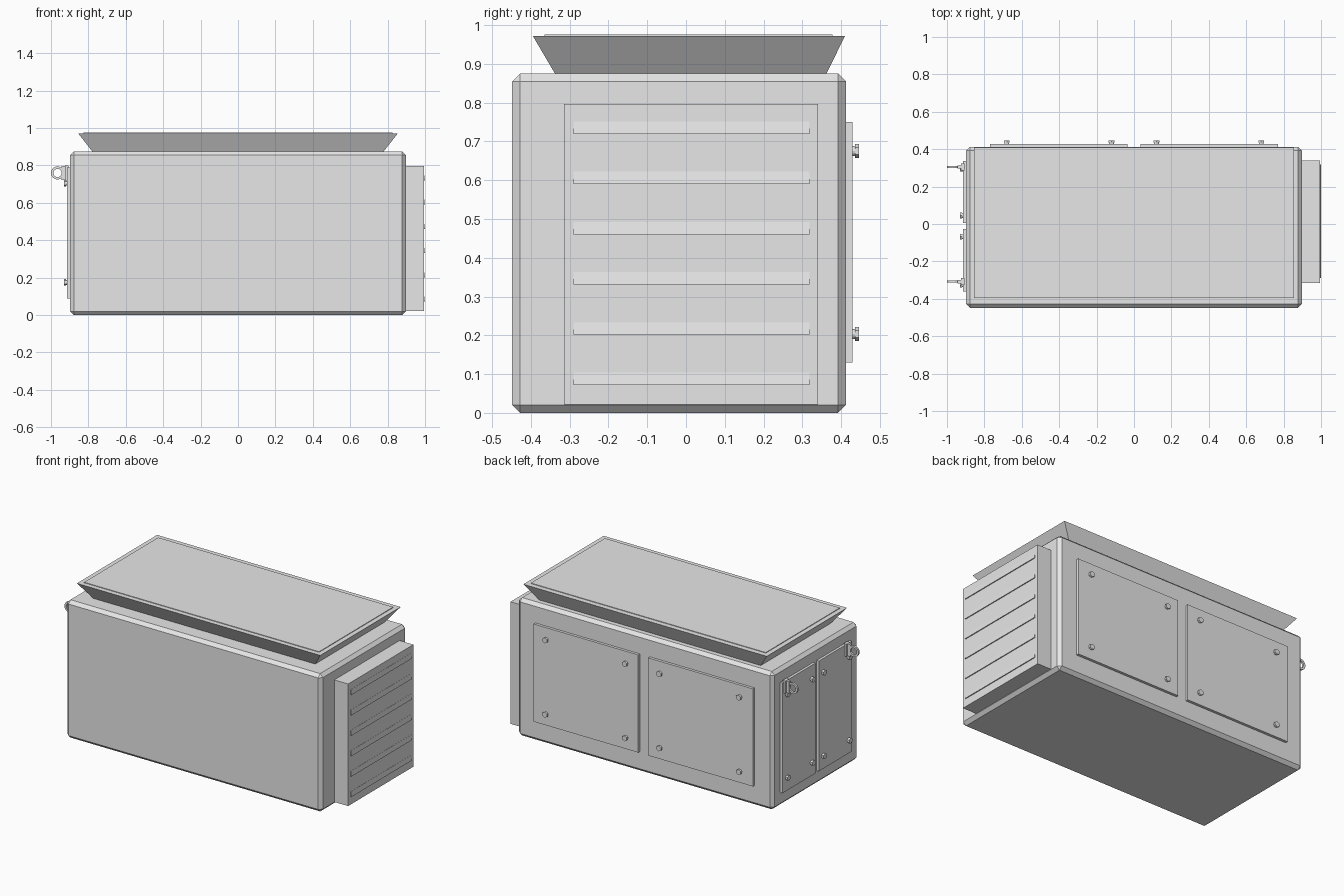
import bpy, bmesh, math
from mathutils import Matrix, Vector

old = bpy.data.objects.get("Cube")
if old:
    bpy.data.objects.remove(old, do_unlink=True)

grey = bpy.data.materials.new("light_grey_metal")
grey.use_nodes = True
grey.diffuse_color = (0.8, 0.8, 0.8, 1)
grey.node_tree.nodes["Principled BSDF"].inputs["Base Color"].default_value = grey.diffuse_color


def finish(name, bm):
    bmesh.ops.recalc_face_normals(bm, faces=bm.faces)
    mesh = bpy.data.meshes.new(name)
    bm.to_mesh(mesh)
    bm.free()
    mesh.materials.append(grey)
    ob = bpy.data.objects.new(name, mesh)
    bpy.context.collection.objects.link(ob)
    return ob


def add_box(bm, x, y, z):
    """Box from (min, max) pairs."""
    lo, hi = zip(x, y, z)
    size = [b - a for a, b in zip(lo, hi)]
    mid = [(a + b) / 2 for a, b in zip(lo, hi)]
    m = Matrix.Translation(mid) @ Matrix.Diagonal((*size, 1))
    return bmesh.ops.create_cube(bm, size=1, matrix=m)["verts"]


def box(name, x, y, z, chamfer=0):
    bm = bmesh.new()
    add_box(bm, x, y, z)
    if chamfer:
        bmesh.ops.bevel(bm, geom=bm.edges[:], offset=chamfer, segments=1, affect='EDGES')
    return finish(name, bm)


def add_rod(bm, base, axis, radius, length, sides):
    axis = Vector(axis)
    turn = axis.to_track_quat('Z', 'Y').to_matrix().to_4x4()
    m = Matrix.Translation(Vector(base) + axis * length / 2) @ turn
    bmesh.ops.create_cone(bm, cap_ends=True, segments=sides, radius1=radius,
                          radius2=radius, depth=length, matrix=m)


def bolt(name, base, axis):
    """Round collar with a hexagonal head."""
    bm = bmesh.new()
    add_rod(bm, base, axis, 0.013, 0.009, 12)
    add_rod(bm, Vector(base) + Vector(axis) * 0.007, axis, 0.018, 0.010, 6)
    return finish(name, bm)


# Main housing
box("housing", (-0.897, 0.897), (-0.448, 0.412), (0, 0.875), 0.02)

# Flared top hood with a thin lid
bm = bmesh.new()
verts = add_box(bm, (-0.775, 0.775), (-0.335, 0.36), (0.87, 0.972))
for v in verts:
    if v.co.z > 0.9:
        v.co.x = math.copysign(0.855, v.co.x)
        v.co.y = 0.41 if v.co.y > 0 else -0.395
finish("flared_hood", bm)
box("hood_lid", (-0.825, 0.825), (-0.365, 0.378), (0.965, 0.976))

# Side vent with shallow wedge slats
box("vent_box", (0.89, 0.994), (-0.315, 0.34), (0.022, 0.797))
for i in range(6):
    z = 0.088 + i * 0.1295
    bm = bmesh.new()
    verts = add_box(bm, (0.99, 1.0), (-0.29, 0.318), (z - 0.016, z + 0.016))
    for v in verts:
        if v.co.x > 0.995 and v.co.z > z:
            v.co.x = 0.995
    finish(f"vent_slat_{i + 1}", bm)

# Rear access panels
for side, tag in ((-1, "right"), (1, "left")):
    box(f"rear_panel_{tag}", sorted((side * 0.035, side * 0.77)), (0.405, 0.429), (0.13, 0.75))
    for x in (0.12, 0.68):
        for z in (0.203, 0.675):
            bolt(f"rear_bolt_{tag}", (side * x, 0.429, z), (0, 1, 0))

# End access panels
for tag, ys, bolts in (("rear", (0.005, 0.337), (0.295, 0.046)),
                       ("front", (-0.36, -0.028), (-0.068, -0.325))):
    box(f"end_panel_{tag}", (-0.913, -0.89), ys, (0.09, 0.79))
    for y in bolts:
        for z in (0.175, 0.705):
            bolt(f"end_bolt_{tag}", (-0.913, y, z), (-1, 0, 0))

# Lifting eyes on the end panels
for y, tag in ((0.305, "rear"), (-0.308, "front")):
    box(f"eye_base_{tag}", (-0.925, -0.905), (y - 0.018, y + 0.018), (0.72, 0.80))
    box(f"eye_lug_{tag}", (-0.945, -0.92), (y - 0.009, y + 0.009), (0.722, 0.798))
    bm = bmesh.new()
    n = 24
    rings = []
    for radius, dy in ((0.035, -0.006), (0.035, 0.006), (0.022, 0.006), (0.022, -0.006)):
        rings.append([bm.verts.new((-0.965 + radius * math.cos(math.tau * i / n), y + dy,
                                    0.76 + radius * math.sin(math.tau * i / n)))
                      for i in range(n)])
    for k in range(4):
        a, b = rings[k], rings[(k + 1) % 4]
        for i in range(n):
            j = (i + 1) % n
            bm.faces.new((a[i], a[j], b[j], b[i]))
    finish(f"lifting_eye_{tag}", bm)
